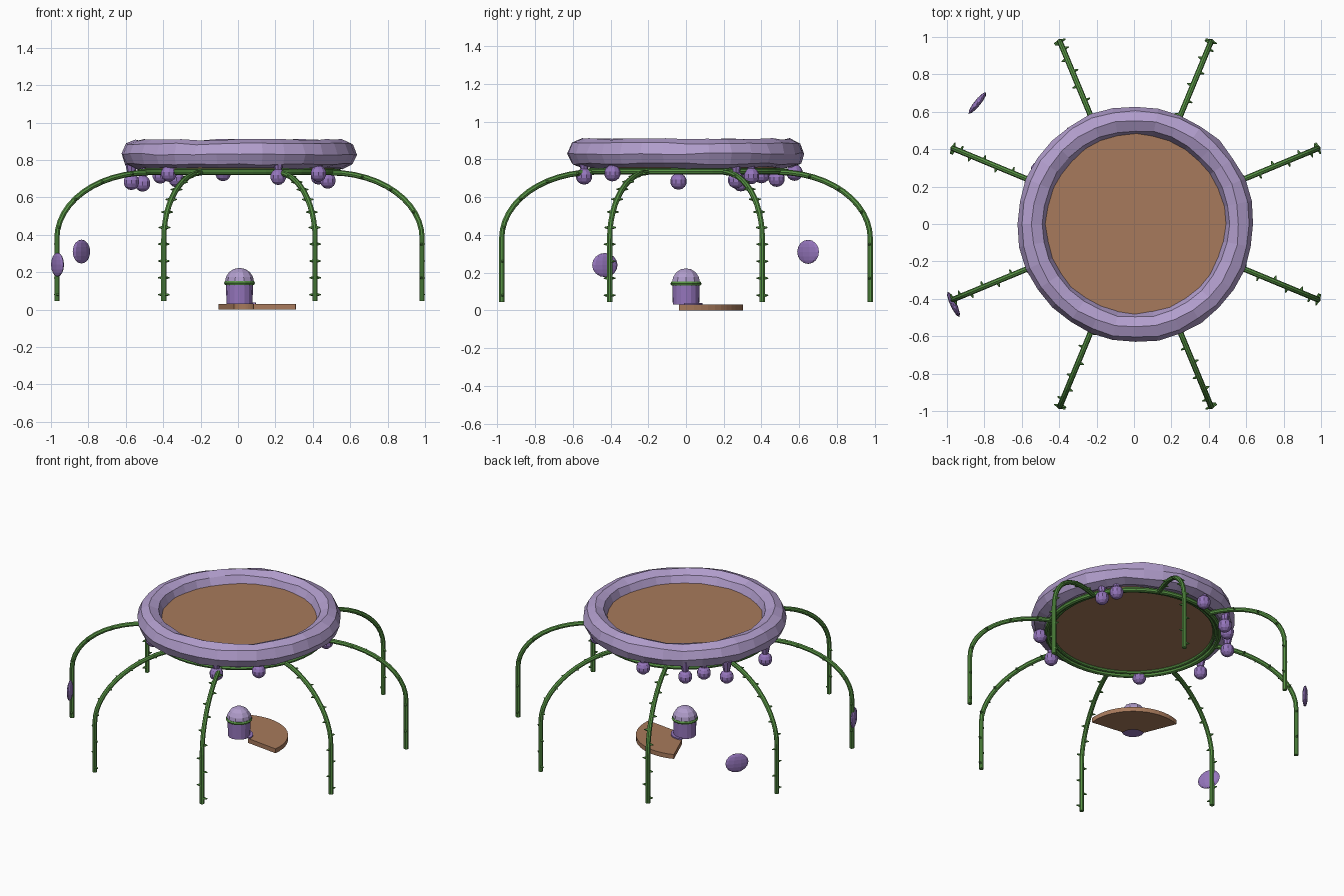
import bpy, bmesh, random
from math import sin, cos, pi, radians
from mathutils import Matrix, Vector

random.seed(4)
if "Cube" in bpy.data.objects:
    bpy.data.objects.remove(bpy.data.objects["Cube"])

CENTRE = Vector((0.008, 0, 0))


def material(name, rgb):
    m = bpy.data.materials.new(name)
    m.use_nodes = True
    col = tuple((c / 255) ** 2.2 for c in rgb) + (1,)
    m.diffuse_color = col
    m.node_tree.nodes["Principled BSDF"].inputs["Base Color"].default_value = col
    return m


LILAC = material("pale lilac", (176, 156, 203))
PURPLE = material("berry purple", (148, 117, 187))
GREEN = material("vine green", (88, 146, 70))
BROWN = material("earth brown", (166, 121, 92))


def finish(name, bm, mat):
    bmesh.ops.recalc_face_normals(bm, faces=bm.faces)
    me = bpy.data.meshes.new(name)
    bm.to_mesh(me)
    bm.free()
    me.materials.append(mat)
    return place(name, me)


def place(name, me):
    ob = bpy.data.objects.new(name, me)
    bpy.context.collection.objects.link(ob)
    ob.location = CENTRE
    return ob


def skin(bm, rows, wrap_rows=False, caps=False):
    """Join rows of points (each a closed loop) with quads."""
    loops = [[bm.verts.new(p) for p in row] for row in rows]
    count = len(loops) if wrap_rows else len(loops) - 1
    for i in range(count):
        a, b = loops[i], loops[(i + 1) % len(loops)]
        for j in range(len(a)):
            k = (j + 1) % len(a)
            bm.faces.new((a[j], a[k], b[k], b[j]))
    if caps:
        bm.faces.new(loops[0])
        bm.faces.new(loops[-1])


def lathe(name, profile, mat, segs, closed=False, jitter=0.0):
    """Spin (radius, height) points round z, with optional lumpiness."""
    bm = bmesh.new()
    rows = []
    for i in range(segs):
        a = 2 * pi * i / segs
        row = []
        for r, z in profile:
            r += random.uniform(-jitter, jitter)
            z += random.uniform(-jitter, jitter)
            row.append((r * cos(a), r * sin(a), z))
        rows.append(row)
    if closed:
        skin(bm, rows, wrap_rows=True)
    else:
        skin(bm, list(zip(*rows)), caps=True)
    return finish(name, bm, mat)


def ring(radius, height, minor, n=8):
    return [(radius + minor * cos(2 * pi * i / n), height + minor * sin(2 * pi * i / n))
            for i in range(n)]


# Canopy: lumpy petal rim, thick soil disc and the vine hoops under it
lathe("canopy_rim", ring(0.554, 0.831, 0.077), LILAC, 32, closed=True, jitter=0.005)
lathe("canopy_disc", [(0.505, 0.748), (0.505, 0.838)], BROWN, 48)
lathe("outer_hoop", ring(0.532, 0.736, 0.016), GREEN, 48, closed=True)
lathe("inner_hoop", ring(0.505, 0.743, 0.012), GREEN, 48, closed=True)

# Vine leg: straight stem, then an arch up to the hoop
FOOT, TOP, BEND = 1.057, 0.732, 0.38
path = [Vector((FOOT, 0, 0.045)), Vector((FOOT, 0, 0.2))]
for i in range(13):
    t = pi / 2 * i / 12
    path.append(Vector((0.53 + (FOOT - 0.53) * cos(t), 0, BEND + (TOP - BEND) * sin(t))))

bm = bmesh.new()
side = Vector((0, 1, 0))
rows = []
for i, p in enumerate(path):
    tangent = (path[min(i + 1, len(path) - 1)] - path[max(i - 1, 0)]).normalized()
    out = side.cross(tangent)
    rows.append([p + 0.015 * (out * cos(pi * j / 4) + side * sin(pi * j / 4)) for j in range(8)])
skin(bm, rows, caps=True)

# Thorns alternate on both sides of the stem
travelled, next_thorn, sign = 0.0, 0.035, 1
for a, b in zip(path, path[1:]):
    length = (b - a).length
    while next_thorn < travelled + length:
        p = a.lerp(b, (next_thorn - travelled) / length)
        turn = Matrix.Rotation(-sign * pi / 2, 4, 'X')
        bmesh.ops.create_cone(bm, segments=5, radius1=0.011, radius2=0.003, depth=0.026,
                              cap_ends=True,
                              matrix=Matrix.Translation(p + side * sign * 0.02) @ turn)
        next_thorn += 0.09
        sign = -sign
    travelled += length
first = finish("vine_leg_1", bm, GREEN)
first.rotation_euler.z = radians(22.5)
for i in range(1, 8):
    place("vine_leg_%d" % (i + 1), first.data).rotation_euler.z = radians(22.5 + 45 * i)

# Hanging berries: round bud with a flared stalk
bm = bmesh.new()
bmesh.ops.create_uvsphere(bm, u_segments=10, v_segments=7, radius=0.044)
bmesh.ops.create_cone(bm, segments=8, radius1=0.018, radius2=0.036, depth=0.08, cap_ends=True,
                      matrix=Matrix.Translation((0, 0, 0.07)))
berry = finish("berry_1", bm, PURPLE)
spots = [(0.43, -0.39, 0.727), (0.215, -0.54, 0.71), (0.48, 0.265, 0.69), (0.43, 0.345, 0.712),
         (-0.08, 0.575, 0.73), (-0.33, 0.48, 0.698), (-0.51, 0.29, 0.674),
         (-0.57, -0.04, 0.683), (-0.37, -0.39, 0.727), (-0.415, 0.4, 0.717)]
berry.location = spots[0]
for i, spot in enumerate(spots[1:]):
    place("berry_%d" % (i + 2), berry.data).location = spot

# Two loose lens-shaped petals facing the middle
bm = bmesh.new()
bmesh.ops.create_uvsphere(bm, u_segments=10, v_segments=8, radius=0.064)
bmesh.ops.scale(bm, vec=(0.27, 1.16, 1), verts=bm.verts)
petal = finish("back_petal", bm, PURPLE)
petal.location = (-0.837, 0.647, 0.31)
petal.rotation_euler.z = radians(-39)
petal2 = place("side_petal", petal.data)
petal2.location = (-0.965, -0.43, 0.24)
petal2.rotation_euler.z = radians(25)

# Central bud: stem, green band and dome
lathe("bud_base", [(0.07, 0.03), (0.072, 0.142)], PURPLE, 16)
lathe("bud_band", ring(0.072, 0.142, 0.011, 6), GREEN, 16, closed=True)
dome = [(0.078 * cos(t * pi / 8), 0.146 + 0.077 * sin(t * pi / 8)) for t in range(4)]
lathe("bud_dome", dome + [(0.004, 0.222)], LILAC, 10)


# Fan-shaped step curving around the bud
def fan(name, inner, outer, low, high, mat, start=-7, end=112, steps=16):
    bm = bmesh.new()
    rows = []
    for i in range(steps + 1):
        a = radians(start + (end - start) * i / steps)
        rows.append([(r * cos(a), r * sin(a), z) for r, z in
                     ((inner, low), (outer, low), (outer, high), (inner, high))])
    skin(bm, rows, caps=True)
    return finish(name, bm, mat)


fan("fan_step", 0.075, 0.303, 0.0, 0.03, BROWN)
fan("step_collar", 0.06, 0.087, 0.03, 0.038, PURPLE)
